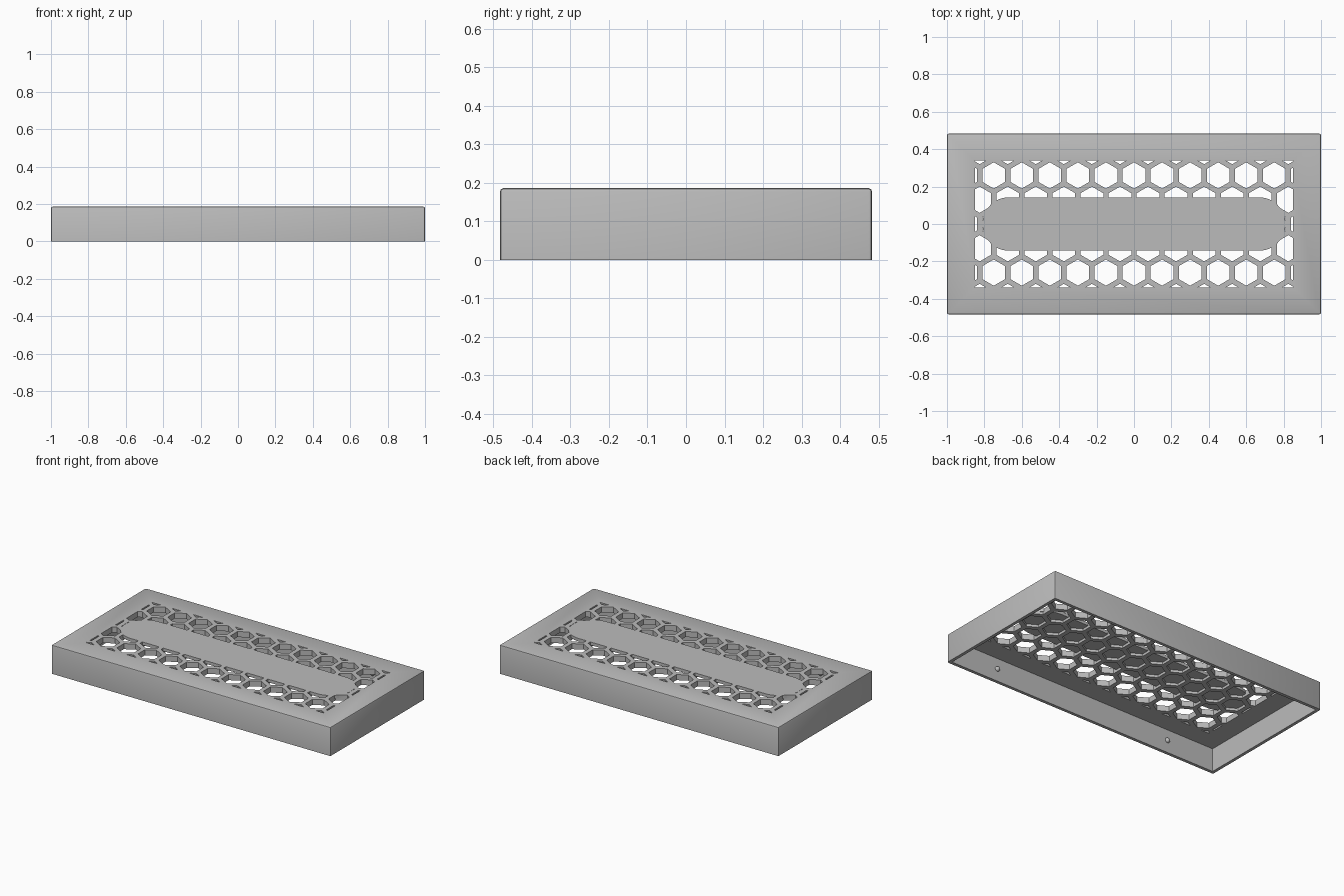
import bpy, bmesh, math
from mathutils import Matrix

cube = bpy.data.objects.get("Cube")
if cube:
    bpy.data.objects.remove(cube, do_unlink=True)

LENGTH, WIDTH, HEIGHT = 2.0, 0.966, 0.186
WALL, TOP = 0.02, 0.036          # side wall and top panel thickness
PITCH, HEX_R = 0.15, 0.07        # honeycomb spacing and cell radius
SKIN = 0.02                      # thickness of the solid centre panel

grey = bpy.data.materials.new("plain grey")
grey.use_nodes = True
colour = (0.5, 0.5, 0.5, 1)
grey.diffuse_color = colour
grey.node_tree.nodes["Principled BSDF"].inputs["Base Color"].default_value = colour


def make_object(name, bm):
    bmesh.ops.recalc_face_normals(bm, faces=bm.faces)
    mesh = bpy.data.meshes.new(name)
    bm.to_mesh(mesh)
    bm.free()
    mesh.materials.append(grey)
    obj = bpy.data.objects.new(name, mesh)
    bpy.context.collection.objects.link(obj)
    return obj


def add_box(bm, size, z0, z1):
    place = Matrix.Translation((0, 0, (z0 + z1) / 2))
    scale = Matrix.Diagonal((size[0], size[1], z1 - z0, 1))
    bmesh.ops.create_cube(bm, size=1, matrix=place @ scale)


def add_prism(bm, outline, z0, z1):
    face = bm.faces.new([bm.verts.new((x, y, z0)) for x, y in outline])
    top = bmesh.ops.extrude_face_region(bm, geom=[face])["geom"]
    verts = [v for v in top if isinstance(v, bmesh.types.BMVert)]
    bmesh.ops.translate(bm, verts=verts, vec=(0, 0, z1 - z0))


def apply_boolean(target, helper, operation):
    helper.hide_render = True
    mod = target.modifiers.new("cut", "BOOLEAN")
    mod.operation, mod.solver, mod.object = operation, "EXACT", helper
    bpy.context.view_layer.update()
    graph = bpy.context.evaluated_depsgraph_get()
    mesh = bpy.data.meshes.new_from_object(target.evaluated_get(graph))
    target.modifiers.clear()
    target.data = mesh
    bpy.data.objects.remove(helper, do_unlink=True)


# Cover block with softened top and upright edges
bm = bmesh.new()
add_box(bm, (LENGTH, WIDTH), 0, HEIGHT)
edges = [e for e in bm.edges if max(v.co.z for v in e.verts) > HEIGHT / 2]
bmesh.ops.bevel(bm, geom=edges, offset=0.009, segments=2, profile=0.5,
                affect="EDGES")
cover = make_object("cover", bm)

# Hollow underside
bm = bmesh.new()
add_box(bm, (LENGTH - 2 * WALL, WIDTH - 2 * WALL), -0.1, HEIGHT - TOP)
apply_boolean(cover, make_object("cavity_cutter", bm), "DIFFERENCE")

# Honeycomb cells, trimmed to a rectangle
bm = bmesh.new()
for row in range(-3, 4):
    for col in range(-7, 8):
        cx = (col + 0.5 * (row % 2)) * PITCH
        cy = row * PITCH * math.sqrt(3) / 2
        corners = [math.radians(60 * k + 30) for k in range(6)]
        add_prism(bm, [(cx + HEX_R * math.cos(a), cy + HEX_R * math.sin(a))
                       for a in corners], HEIGHT - 0.08, HEIGHT + 0.04)
cells = make_object("cell_cutter", bm)
bm = bmesh.new()
add_box(bm, (1.7, 0.68), HEIGHT - 0.06, HEIGHT + 0.02)
apply_boolean(cells, make_object("trim_helper", bm), "INTERSECT")

# Round-ended centre panel stays solid above the cells
bm = bmesh.new()
radius, reach, steps = 0.143, 0.667, 24
outline = []
for side in (1, -1):
    for k in range(steps + 1):
        a = math.pi * (k / steps - 0.5)
        outline.append((side * (reach + radius * math.cos(a)),
                        side * radius * math.sin(a)))
add_prism(bm, outline, HEIGHT - SKIN, HEIGHT + 0.1)
apply_boolean(cells, make_object("panel_helper", bm), "DIFFERENCE")
apply_boolean(cover, cells, "DIFFERENCE")

# Snap bumps on the inner long walls
for side, label in ((-1, "front"), (1, "back")):
    bm = bmesh.new()
    for x in (-0.64, 0.64):
        place = Matrix.Translation((x, side * (WIDTH / 2 - WALL), 0.08))
        bmesh.ops.create_uvsphere(bm, u_segments=16, v_segments=10,
                                  radius=0.016, matrix=place)
    make_object(label + "_snap_bumps", bm)

# Smooth rounded parts, keep the edges crisp
for obj in bpy.context.scene.objects:
    obj.select_set(obj.type == "MESH")
bpy.context.view_layer.objects.active = cover
bpy.ops.object.shade_smooth_by_angle(angle=math.radians(30))
